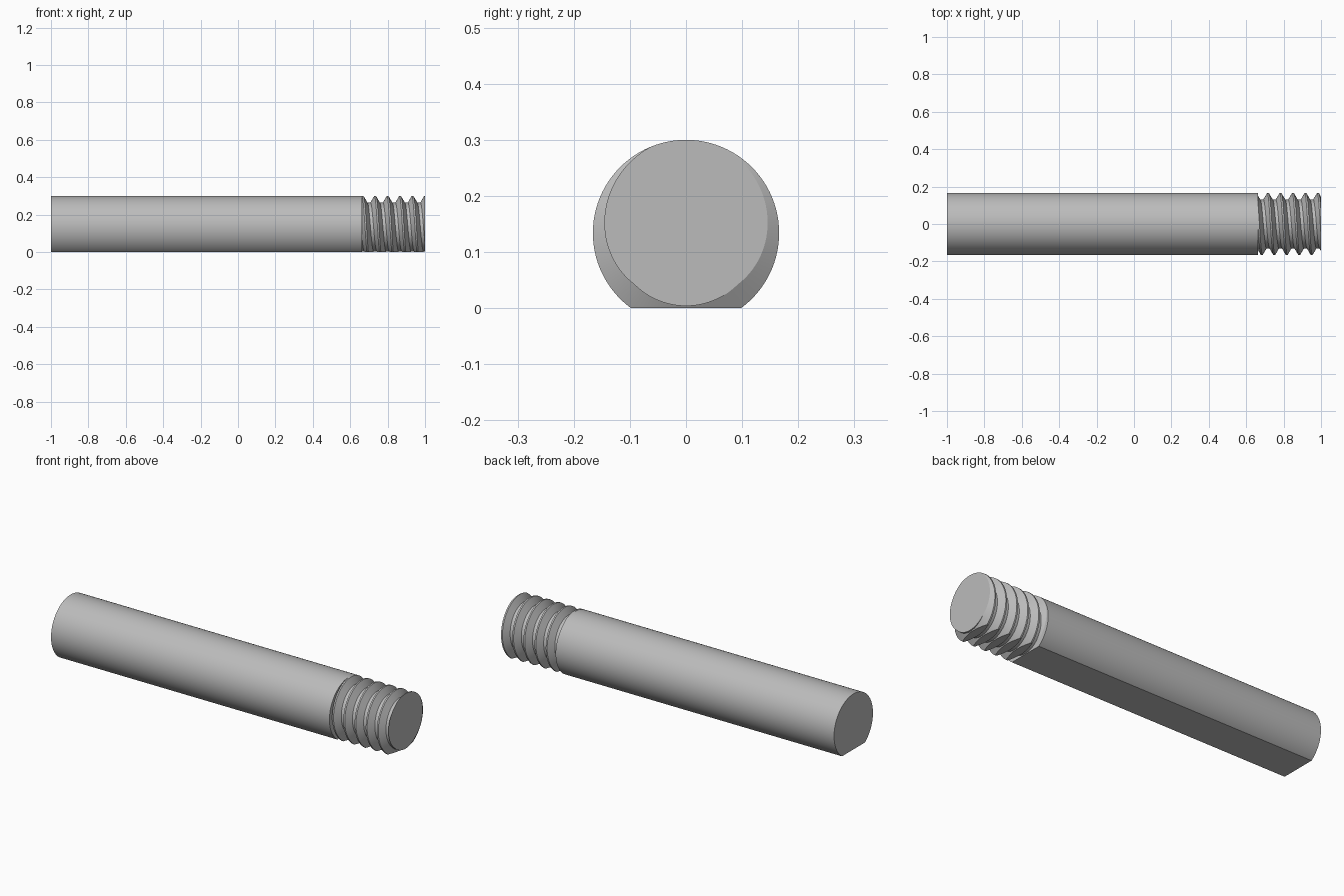
import bpy, bmesh, math

if "Cube" in bpy.data.objects:
    bpy.data.objects.remove(bpy.data.objects["Cube"])

R, ROOT, CZ = 0.166, 0.13, 0.134      # outer radius, thread root radius, axis height
X0, XS, X1 = -1.0, 0.662, 1.0         # back end, shoulder, threaded end
PITCH = 0.0667
N = 96

steel = bpy.data.materials.new("steel grey")
steel.diffuse_color = (0.5, 0.5, 0.5, 1)
steel.use_nodes = True
steel.node_tree.nodes["Principled BSDF"].inputs["Base Color"].default_value = steel.diffuse_color


def radius(d):
    """Thread profile: d is the axial distance from a crest, in pitches."""
    d = abs(d - round(d))
    f = (d - 1 / 16) / (3 / 8 - 1 / 16)
    return R - (R - ROOT) * min(1, max(0, f))


def finish(bm, name):
    # Cut the flat along the underside and close it
    geom = bm.verts[:] + bm.edges[:] + bm.faces[:]
    bmesh.ops.bisect_plane(bm, geom=geom, dist=1e-6, plane_co=(0, 0, 0),
                           plane_no=(0, 0, -1), clear_outer=True)
    bmesh.ops.holes_fill(bm, edges=[e for e in bm.edges if e.is_boundary], sides=0)
    bmesh.ops.recalc_face_normals(bm, faces=bm.faces[:])
    mesh = bpy.data.meshes.new(name)
    bm.to_mesh(mesh)
    bm.free()
    mesh.materials.append(steel)
    ob = bpy.data.objects.new(name, mesh)
    bpy.context.collection.objects.link(ob)
    bpy.ops.object.select_all(action='DESELECT')
    ob.select_set(True)
    bpy.context.view_layer.objects.active = ob
    bpy.ops.object.shade_smooth_by_angle(angle=math.radians(30))


# Plain shaft
bm = bmesh.new()
rings = [[bm.verts.new((x, R * math.cos(2 * math.pi * i / N), CZ + R * math.sin(2 * math.pi * i / N)))
          for i in range(N)] for x in (X0, XS)]
for i in range(N):
    j = (i + 1) % N
    bm.faces.new((rings[0][i], rings[0][j], rings[1][j], rings[1][i]))
for ring in rings:
    bm.faces.new(ring)
finish(bm, "shaft")

# Threaded end: profile corners swept along a right-hand helix, clamped to the end planes
bm = bmesh.new()
cache = {}


def vert(x, t):
    x = min(X1, max(XS, x))
    crest = X1 + PITCH * (t / (2 * math.pi) - 0.25)
    r = radius((x - crest) / PITCH)
    co = (x, r * math.cos(t), CZ + r * math.sin(t))
    key = tuple(round(c, 5) + 0.0 for c in co)
    if key not in cache:
        cache[key] = bm.verts.new(co)
    return cache[key]


columns = []
for i in range(N + 1):
    t = 2 * math.pi * i / N
    crest = X1 + PITCH * (t / (2 * math.pi) - 0.25)
    column = [vert(crest + PITCH * (k + c), t % (2 * math.pi) if i < N else 0.0)
              for k in range(-8, 3) for c in (-1 / 16, 1 / 16, 3 / 8, 5 / 8)]
    columns.append(column)
for a, b in zip(columns, columns[1:]):
    for k in range(len(a) - 1):
        face = list(dict.fromkeys((a[k], b[k], b[k + 1], a[k + 1])))
        if len(face) > 2:
            bm.faces.new(face)
for end in (0, -1):
    bm.faces.new([c[end] for c in columns[:-1]])
finish(bm, "threaded_end")
